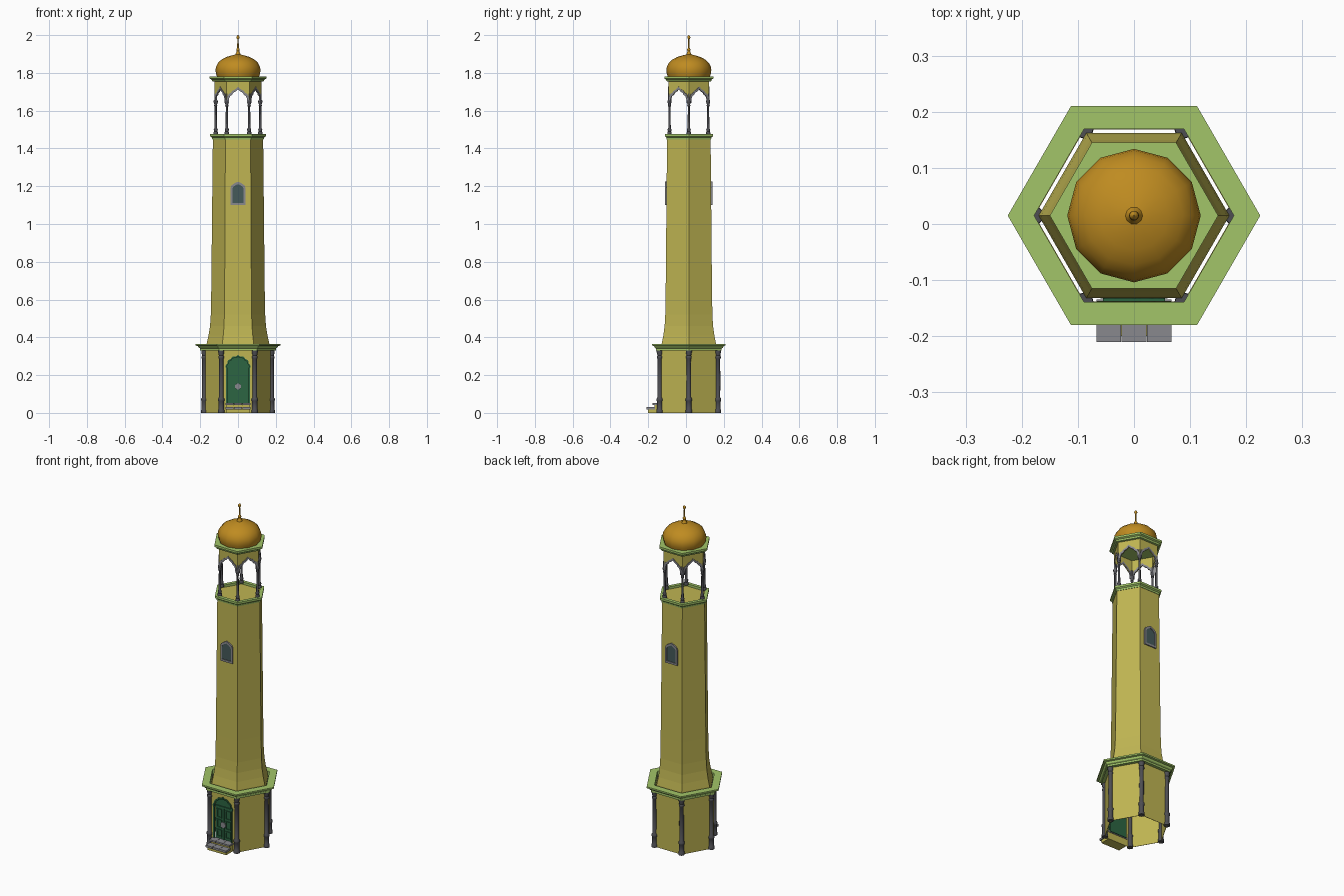
import bpy, bmesh
from math import sin, cos, pi, radians
from mathutils import Matrix, Vector

if "Cube" in bpy.data.objects:
    bpy.data.objects.remove(bpy.data.objects["Cube"])

CY = 0.015                      # tower axis offset in y
AP = cos(pi / 6)                # hexagon apothem / radius


def mat(name, rgb):
    m = bpy.data.materials.new(name)
    m.diffuse_color = (*rgb, 1)
    m.use_nodes = True
    m.node_tree.nodes["Principled BSDF"].inputs["Base Color"].default_value = m.diffuse_color
    return m


OLIVE = mat("olive_plaster", (0.52, 0.46, 0.085))
GREEN = mat("light_green", (0.36, 0.56, 0.14))
GOLD = mat("gold", (0.52, 0.26, 0.015))
DOOR = mat("door_green", (0.025, 0.13, 0.055))
DARK = mat("dark_stone", (0.075, 0.075, 0.085))
PANE = mat("window_pane", (0.06, 0.1, 0.1))
STONE = mat("grey_stone", (0.25, 0.25, 0.27))


def add(name, me, m, smooth=False):
    ob = bpy.data.objects.new(name, me)
    bpy.context.collection.objects.link(ob)
    me.materials.clear()
    me.materials.append(m)
    for p in me.polygons:
        p.use_smooth = smooth
    if smooth:
        me.set_sharp_from_angle(angle=radians(40))
    return ob


def lathe(name, prof, n, m, x=0, y=CY, smooth=False, cap=True, ring=False):
    """Turn an (r, z) profile with n sides; ring closes the profile on itself."""
    bm = bmesh.new()
    rows = [[bm.verts.new((x + r * cos(2 * pi * i / n), y + r * sin(2 * pi * i / n), z))
             for i in range(n)] for r, z in prof]
    pairs = list(zip(rows, rows[1:])) + ([(rows[-1], rows[0])] if ring else [])
    for a, b in pairs:
        for i in range(n):
            j = (i + 1) % n
            bm.faces.new((a[i], a[j], b[j], b[i]))
    if cap and not ring:
        bm.faces.new(rows[0][::-1])
        bm.faces.new(rows[-1])
    bmesh.ops.recalc_face_normals(bm, faces=bm.faces)
    me = bpy.data.meshes.new(name)
    bm.to_mesh(me)
    bm.free()
    return add(name, me, m, smooth)


def panel(name, loops, depth, m, face, dist):
    """Flat outline (inner loops are holes) in (along, z), set on hexagon side `face`."""
    cu = bpy.data.curves.new(name, 'CURVE')
    cu.dimensions, cu.fill_mode, cu.extrude = '2D', 'BOTH', depth / 2
    for pts in loops:
        s = cu.splines.new('POLY')
        s.points.add(len(pts) - 1)
        for p, (u, v) in zip(s.points, pts):
            p.co = (u, v, 0, 1)
        s.use_cyclic_u = True
    tmp = bpy.data.objects.new(name, cu)
    bpy.context.collection.objects.link(tmp)
    dg = bpy.context.evaluated_depsgraph_get()
    me = bpy.data.meshes.new_from_object(tmp.evaluated_get(dg))
    bpy.data.objects.remove(tmp)
    me.transform(Matrix.Translation((0, CY, 0)) @ Matrix.Rotation(face * pi / 3, 4, 'Z')
                 @ Matrix.Translation((0, -dist, 0)) @ Matrix.Rotation(pi / 2, 4, 'X'))
    return add(name, me, m)


def rect(x0, x1, z0, z1):
    return [(x0, z0), (x1, z0), (x1, z1), (x0, z1)]


def mirror(half):
    """Complete a right-hand half outline that ends at x = 0."""
    return half + [(-u, v) for u, v in reversed(half) if u > 1e-6]


def box(name, x0, x1, y0, y1, z0, z1, m):
    bm = bmesh.new()
    bmesh.ops.create_cube(bm, size=1, matrix=Matrix.Translation(
        ((x0 + x1) / 2, (y0 + y1) / 2, (z0 + z1) / 2))
        @ Matrix.Diagonal((x1 - x0, y1 - y0, z1 - z0, 1)))
    me = bpy.data.meshes.new(name)
    bm.to_mesh(me)
    bm.free()
    return add(name, me, m)


def foil_arch(w, z0, spring, h):
    """Many-lobed door arch with a pointed tip."""
    half = [(w * 0.93, z0), (w * 0.93, spring)]
    for i in range(1, 25):
        t = i / 24 * pi / 2
        k = 0.93 + 0.07 * abs(sin(7 * t))
        half.append((w * k * cos(t), spring + h * k * sin(t)))
    half[-1] = (0, spring + h * 1.08)
    return mirror(half)


# base walls: front side has the doorway
WR = 0.178
opening = foil_arch(0.059, 0.05, 0.235, 0.06)
for k in range(6):
    loops = [rect(-WR / 2, WR / 2, 0, 0.335)]
    if k == 0:
        loops.append(opening)
    panel(f"base_wall_{k}", loops, 0.002, OLIVE, k, WR * AP)

# door with frame, raised panels and round boss
panel("door_frame", [foil_arch(0.067, 0.045, 0.235, 0.069), opening], 0.008, DOOR, 0, WR * AP + 0.002)
panel("door_leaf", [foil_arch(0.061, 0.045, 0.235, 0.062)], 0.004, DOOR, 0, WR * AP - 0.008)
panel("door_tympanum_bar", [rect(-0.055, 0.055, 0.238, 0.248)], 0.008, DOOR, 0, WR * AP - 0.004)
panel("door_meeting_stile", [rect(-0.004, 0.004, 0.05, 0.24)], 0.008, DOOR, 0, WR * AP - 0.004)
for s in (-1, 1):
    for z0, z1 in ((0.062, 0.105), (0.115, 0.165), (0.175, 0.228)):
        a, b = sorted((s * 0.012, s * 0.046))
        panel("door_panel", [rect(a, b, z0, z1), rect(a + 0.006, b - 0.006, z0 + 0.006, z1 - 0.006)],
              0.006, DOOR, 0, WR * AP - 0.004)
panel("door_boss", [[(0.017 * cos(i * pi / 8), 0.14 + 0.017 * sin(i * pi / 8)) for i in range(16)]],
      0.005, STONE, 0, WR * AP + 0.001)

# entrance steps
box("step_lower_riser", -0.062, 0.062, -0.2, -0.14, 0, 0.018, OLIVE)
box("step_upper_riser", -0.062, 0.062, -0.168, -0.14, 0.018, 0.042, OLIVE)
for i in range(3):
    x = -0.067 + i * 0.045
    box("step_lower_tread", x, x + 0.044, -0.21, -0.165, 0.018, 0.03, STONE)
    box("step_upper_tread", x, x + 0.044, -0.178, -0.135, 0.042, 0.052, STONE)

# corner columns of the base and the balcony
BASE_COL = [(0.017, 0), (0.017, 0.015), (0.014, 0.02), (0.014, 0.06), (0.017, 0.065), (0.017, 0.075),
            (0.012, 0.082), (0.0125, 0.19), (0.0115, 0.285), (0.015, 0.29), (0.015, 0.298),
            (0.012, 0.303), (0.016, 0.322), (0.016, 0.336)]
TOP_COL = [(0.012, 1.472), (0.012, 1.485), (0.009, 1.49), (0.011, 1.5), (0.007, 1.508),
           (0.0055, 1.62), (0.009, 1.626), (0.007, 1.632), (0.011, 1.644), (0.011, 1.652), (0.006, 1.66), (0.006, 1.69)]
for k in range(6):
    c, s = cos(k * pi / 3), sin(k * pi / 3)
    lathe(f"base_column_{k}", BASE_COL, 12, DARK, WR * c, CY + WR * s, smooth=True)
    lathe(f"balcony_column_{k}", TOP_COL, 10, DARK, 0.118 * c, CY + 0.118 * s, smooth=True)

# lower ledge: open ring around the shaft
lathe("lower_ledge", [(0.178, 0.33), (0.2, 0.33), (0.2, 0.341), (0.208, 0.345), (0.213, 0.354),
                      (0.225, 0.357), (0.225, 0.366), (0.178, 0.366)], 6, GREEN, ring=True)

# shaft with flared foot
lathe("shaft", [(0.17, 0.335), (0.166, 0.366), (0.156, 0.41), (0.148, 0.46), (0.144, 0.52),
                (0.1415, 0.65), (0.133, 1.462)], 6, OLIVE, cap=False)
lathe("balcony_floor", [(0.131, 1.455), (0.131, 1.462)], 6, OLIVE)
lathe("balcony_ledge", [(0.124, 1.448), (0.136, 1.448), (0.138, 1.458), (0.147, 1.464),
                        (0.147, 1.476), (0.124, 1.476)], 6, GREEN, ring=True)

# arched windows front and back
win_out = mirror([(0.04, 1.1), (0.04, 1.19), (0.034, 1.205), (0.018, 1.216), (0, 1.224)])
win_in = mirror([(0.03, 1.112), (0.03, 1.186), (0.025, 1.196), (0.013, 1.205), (0, 1.211)])
for k in (0, 3):
    panel("window_frame", [win_out, win_in], 0.012, STONE, k, 0.119)
    panel("window_pane", [win_in], 0.006, PANE, k, 0.118)

# balcony arcade: pointed arches with grey trim
R2 = 0.124
arch = [(0.049, 1.64), (0.048, 1.662), (0.042, 1.678), (0.031, 1.684), (0.026, 1.694), (0.012, 1.702), (0, 1.714)]
trim = [(0.058, 1.64), (0.058, 1.668), (0.05, 1.688), (0.038, 1.694), (0.031, 1.704), (0.015, 1.713), (0, 1.727)]
for k in range(6):
    inner, outer = mirror(arch), mirror(trim)
    wall = [(R2 / 2, 1.655), (0.05, 1.655)] + mirror(
        [(0.049, 1.662)] + arch[2:]) + [(-0.05, 1.655), (-R2 / 2, 1.655), (-R2 / 2, 1.765), (R2 / 2, 1.765)]
    panel(f"arcade_wall_{k}", [wall], 0.004, OLIVE, k, R2 * AP - 0.002)
    panel(f"arch_trim_{k}", [outer + inner[::-1]], 0.008, STONE, k, R2 * AP - 0.001)

# upper ledge, dome and finial
lathe("upper_ledge", [(0.126, 1.754), (0.136, 1.756), (0.14, 1.765), (0.15, 1.77), (0.15, 1.782)], 6, GREEN)
lathe("dome", [(0.112, 1.781), (0.117, 1.797), (0.119, 1.815), (0.116, 1.833), (0.106, 1.853),
               (0.088, 1.87), (0.062, 1.884), (0.032, 1.893), (0.006, 1.899)], 12, GOLD, smooth=True)
lathe("finial", [(0.018, 1.893), (0.012, 1.902), (0.007, 1.915), (0.009, 1.92), (0.009, 1.926),
                 (0.0045, 1.932), (0.0035, 1.978), (0.0075, 1.983), (0.0085, 1.989), (0.006, 1.995),
                 (0.001, 2.0)], 10, GOLD, smooth=True)
